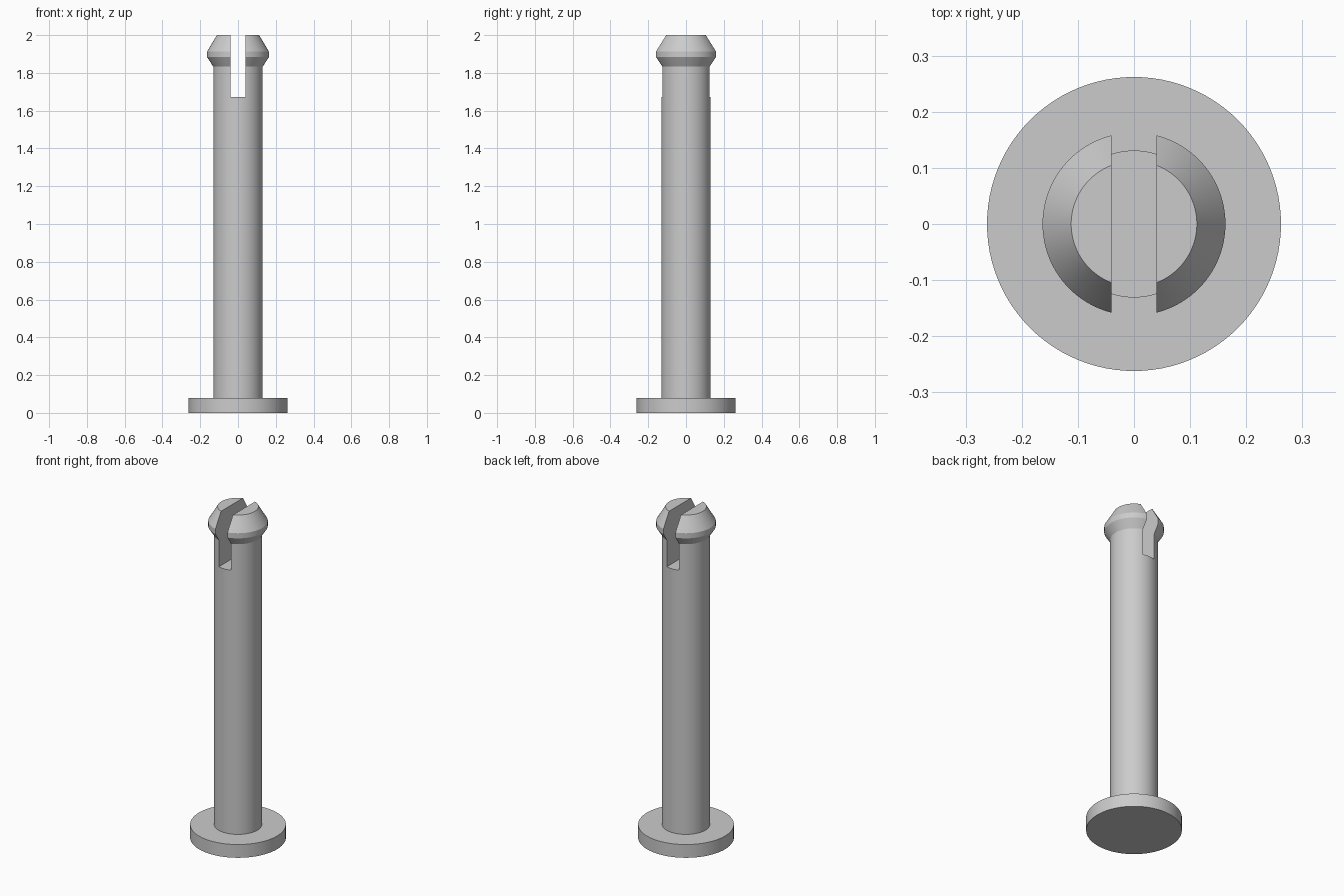
import bpy, bmesh, math

cube = bpy.data.objects.get("Cube")
if cube:
    bpy.data.objects.remove(cube, do_unlink=True)

grey = bpy.data.materials.new("plain grey")
grey.use_nodes = True
colour = (0.6, 0.6, 0.6, 1)
grey.diffuse_color = colour
grey.node_tree.nodes["Principled BSDF"].inputs["Base Color"].default_value = colour

SEGMENTS = 96


def add_object(name, bm):
    bmesh.ops.recalc_face_normals(bm, faces=bm.faces)
    mesh = bpy.data.meshes.new(name)
    bm.to_mesh(mesh)
    bm.free()
    obj = bpy.data.objects.new(name, mesh)
    obj.data.materials.append(grey)
    bpy.context.collection.objects.link(obj)
    return obj


def turned(name, profile):
    """Solid of revolution from (radius, height) pairs, capped at both ends."""
    bm = bmesh.new()
    rings = []
    for r, z in profile:
        angles = [math.tau * i / SEGMENTS for i in range(SEGMENTS)]
        rings.append([bm.verts.new((r * math.cos(a), r * math.sin(a), z)) for a in angles])
    for low, high in zip(rings, rings[1:]):
        for i in range(SEGMENTS):
            j = (i + 1) % SEGMENTS
            bm.faces.new((low[i], low[j], high[j], high[i]))
    bm.faces.new(rings[0][::-1])
    bm.faces.new(rings[-1])
    return add_object(name, bm)


# Pin: flat foot, long shaft and flared snap head in one turned body
pin = turned("slotted_pin", [
    (0.262, 0), (0.262, 0.08), (0.131, 0.08), (0.131, 1.833),
    (0.163, 1.883), (0.163, 1.914), (0.112, 2.0),
])

# Slot through the head, running front to back
bm = bmesh.new()
bmesh.ops.create_cube(bm, size=1)
bmesh.ops.scale(bm, vec=(0.08, 1, 0.66), verts=bm.verts)
bmesh.ops.translate(bm, vec=(0, 0, 1.673 + 0.33), verts=bm.verts)
cutter = add_object("slot_cutter", bm)
cutter.hide_render = True

slot = pin.modifiers.new("slot", 'BOOLEAN')
slot.operation = 'DIFFERENCE'
slot.solver = 'EXACT'
slot.object = cutter

bpy.ops.object.select_all(action='DESELECT')
pin.select_set(True)
bpy.context.view_layer.objects.active = pin
bpy.ops.object.modifier_apply(modifier=slot.name)
bpy.data.objects.remove(cutter, do_unlink=True)

# Smooth round walls with crisp rims
bpy.ops.object.shade_smooth_by_angle(angle=math.radians(20))
